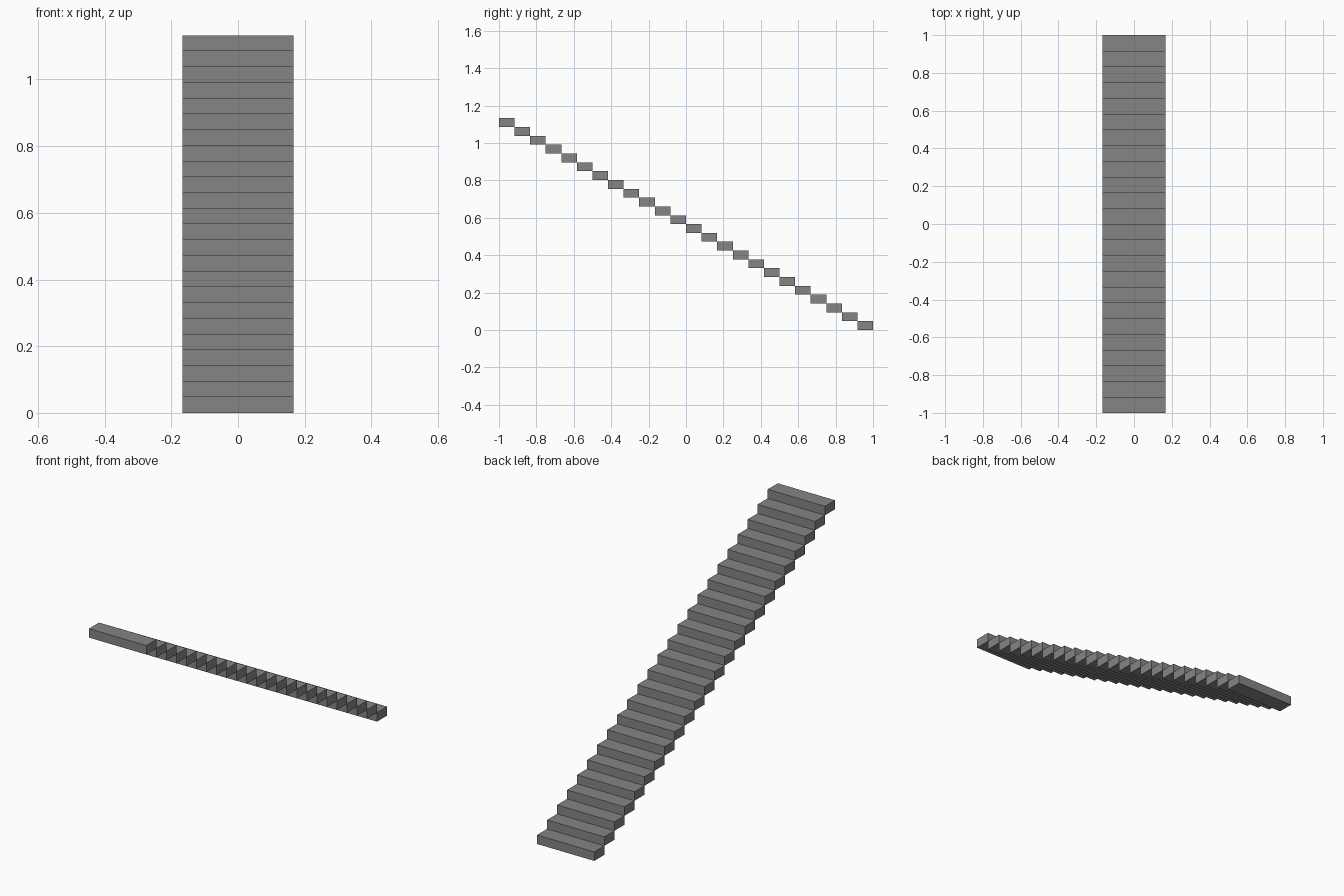
import bpy

if "Cube" in bpy.data.objects:
    bpy.data.objects.remove(bpy.data.objects["Cube"])

STEPS = 24
WIDTH = 1 / 3
DEPTH = 2 / STEPS
RISE = 1.132 / STEPS

# Dark grey for all treads
dark_grey = bpy.data.materials.new("dark_grey")
dark_grey.diffuse_color = (0.235, 0.235, 0.235, 1)
dark_grey.use_nodes = True
dark_grey.node_tree.nodes["Principled BSDF"].inputs["Base Color"].default_value = dark_grey.diffuse_color


def box(name, size, location):
    bpy.ops.mesh.primitive_cube_add(size=1, location=location)
    ob = bpy.context.object
    ob.name = name
    ob.scale = size
    bpy.ops.object.transform_apply(location=False, rotation=False, scale=True)
    ob.data.materials.append(dark_grey)
    return ob


# Floating treads, lowest at the back, climbing towards the front
for i in range(STEPS):
    box(f"step_{i + 1:02d}", (WIDTH, DEPTH, RISE),
        (0, 1 - (i + 0.5) * DEPTH, (i + 0.5) * RISE))
